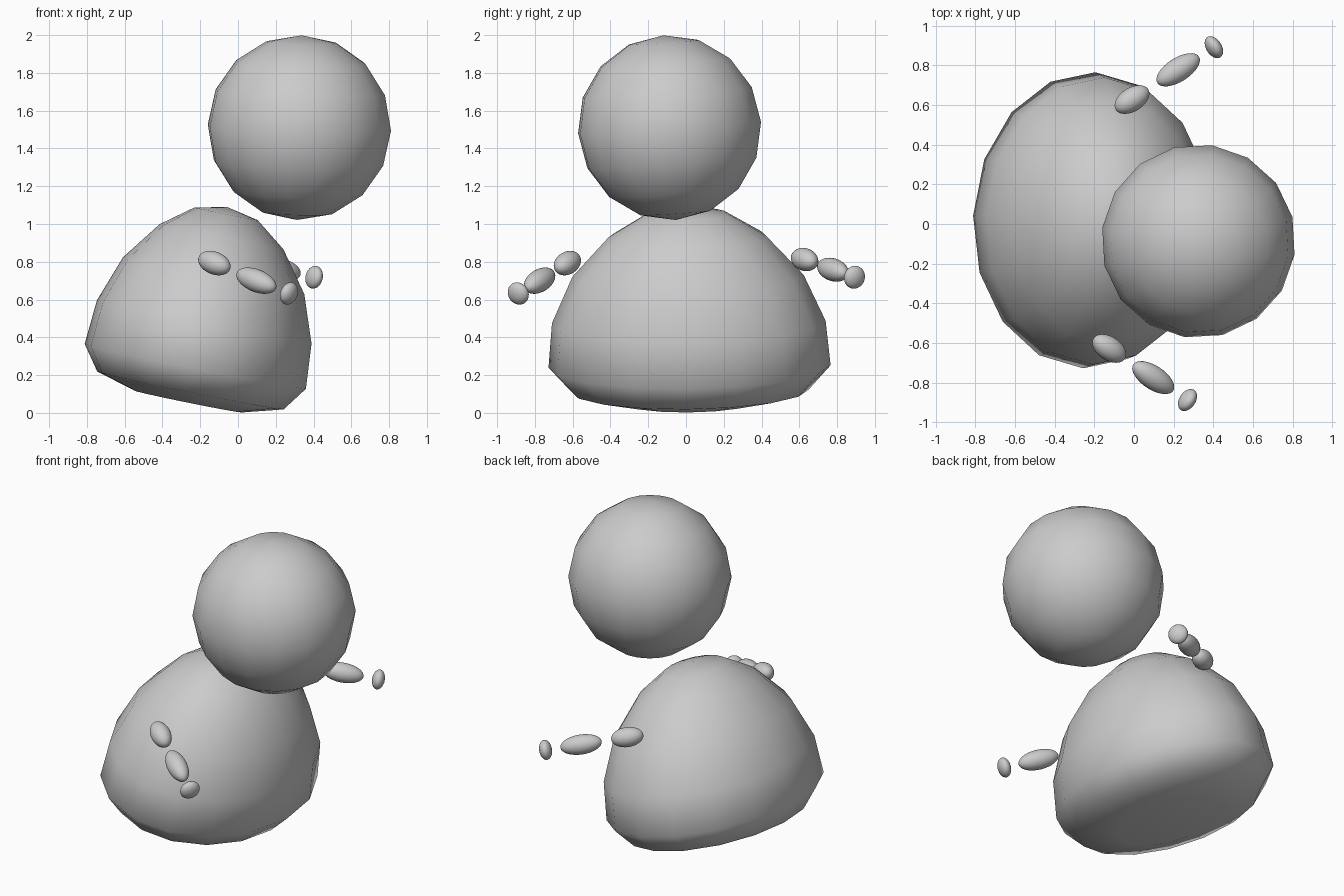
import bpy, bmesh
from math import cos, sin, tau, radians
from mathutils import Vector

if "Cube" in bpy.data.objects:
    bpy.data.objects.remove(bpy.data.objects["Cube"])


def smooth_object(name, bm):
    bmesh.ops.recalc_face_normals(bm, faces=bm.faces)
    mesh = bpy.data.meshes.new(name)
    bm.to_mesh(mesh)
    bm.free()
    for p in mesh.polygons:
        p.use_smooth = True
    ob = bpy.data.objects.new(name, mesh)
    bpy.context.collection.objects.link(ob)
    return ob


def ball(name, loc, radii, segs, rings):
    bm = bmesh.new()
    bmesh.ops.create_uvsphere(bm, u_segments=segs, v_segments=rings, radius=1)
    bmesh.ops.scale(bm, vec=radii, verts=bm.verts)
    ob = smooth_object(name, bm)
    ob.location = loc
    return ob


# Body: flat-bottomed dome, oval in plan, leaning to +x
profile = [(0.29, 0.0), (0.504, 0.06), (0.598, 0.19), (0.58, 0.43),
           (0.49, 0.68), (0.335, 0.89), (0.17, 1.015)]
SEGS, OVAL = 16, 1.25
bm = bmesh.new()
rows = [[bm.verts.new((r * cos(tau * i / SEGS), OVAL * r * sin(tau * i / SEGS), z))
         for i in range(SEGS)] for r, z in profile]
for a, b in zip(rows, rows[1:]):
    for i in range(SEGS):
        j = (i + 1) % SEGS
        bm.faces.new((a[i], a[j], b[j], b[i]))
for row, z in ((rows[0], 0.0), (rows[-1], 1.05)):
    pole = bm.verts.new((0, 0, z))
    for i in range(SEGS):
        bm.faces.new((row[i], row[(i + 1) % SEGS], pole))
body = smooth_object("body", bm)
body.location = (-0.264, 0.022, 0.06)
body.rotation_euler = (radians(0.5), radians(11.5), radians(-2.3))

# Head: low-poly ball floating off to one side
head = ball("head", (0.325, -0.087, 1.51), (0.49, 0.49, 0.49), 16, 8)
head.rotation_euler = (radians(3.5), radians(2), radians(-8))

# Arms: two long beads and a flattened hand strung along one direction
# (part, half length, half width)
parts = [("upper_arm", 0.098, 0.06), ("forearm", 0.126, 0.06), ("hand", 0.038, 0.061)]
arms = {
    "front": [(-0.125, -0.628, 0.793), (0.097, -0.775, 0.70), (0.27, -0.888, 0.632)],
    "back": [(-0.01, 0.628, 0.812), (0.223, 0.778, 0.758), (0.403, 0.892, 0.718)],
}
for side, spots in arms.items():
    aim = (Vector(spots[2]) - Vector(spots[0])).to_track_quat('Z', 'Y')
    for (part, length, width), loc in zip(parts, spots):
        ob = ball(f"{side}_{part}", loc, (width, width, length), 32, 16)
        ob.rotation_euler = aim.to_euler()
